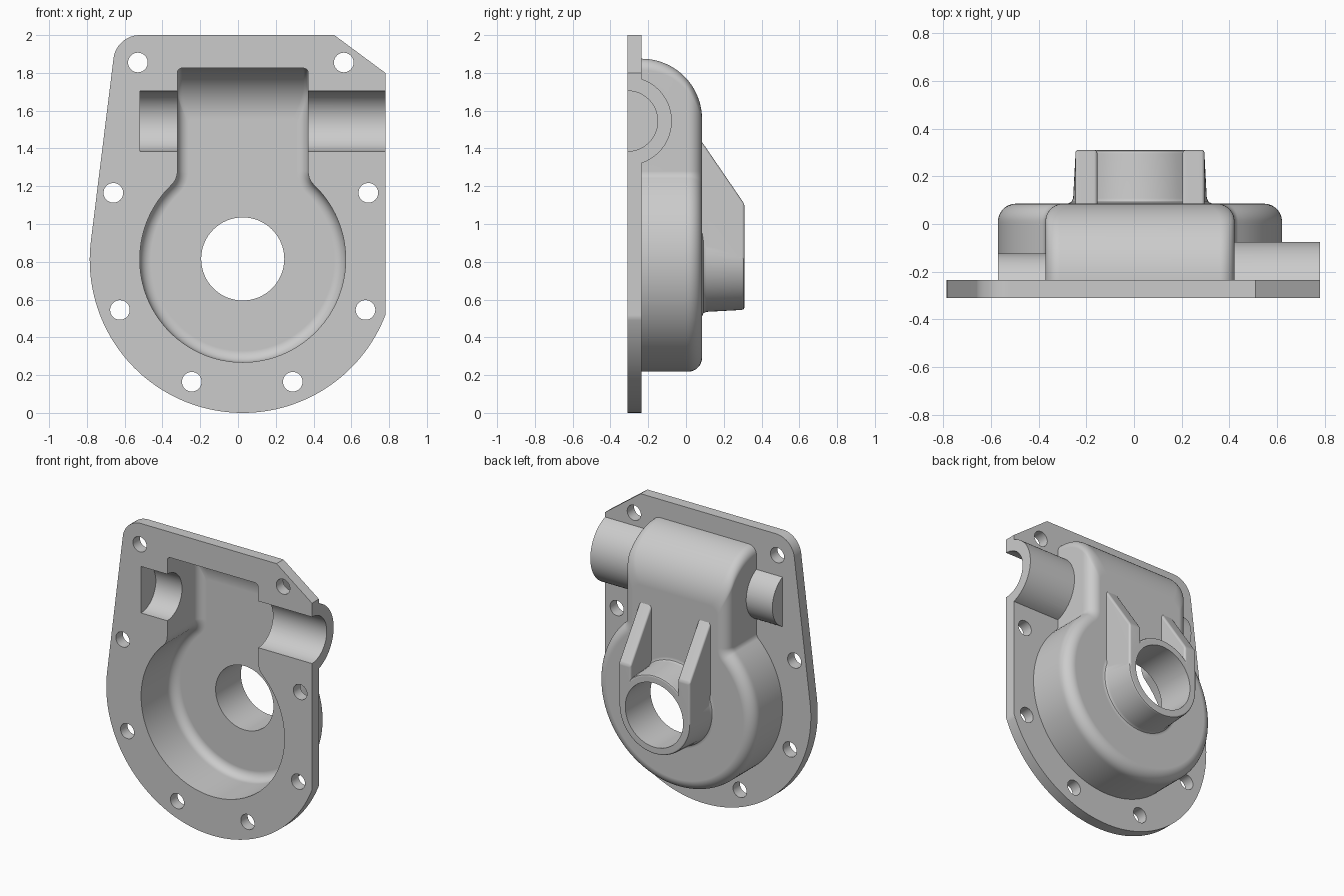
import bpy, bmesh
from math import sin, cos, pi, sqrt, atan2, radians, asin
from mathutils import Vector

if "Cube" in bpy.data.objects:
    bpy.data.objects.remove(bpy.data.objects["Cube"])

CX, CZ = 0.025, 0.813          # centre of the round chamber
SHAFT_Y, SHAFT_Z = -0.31, 1.545


def loft(name, rings, bevel=0):
    """Closed solid through equal-length point rings."""
    bm = bmesh.new()
    vs = [[bm.verts.new(p) for p in r] for r in rings]
    n = len(vs[0])
    for a, b in zip(vs, vs[1:]):
        for i in range(n):
            bm.faces.new((a[i], a[(i + 1) % n], b[(i + 1) % n], b[i]))
    bm.faces.new(vs[0])
    bm.faces.new(vs[-1])
    bmesh.ops.recalc_face_normals(bm, faces=bm.faces)
    if bevel:
        bmesh.ops.bevel(bm, geom=bm.edges[:], offset=bevel, segments=3,
                        profile=0.5, affect='EDGES')
    me = bpy.data.meshes.new(name)
    bm.to_mesh(me)
    bm.free()
    ob = bpy.data.objects.new(name, me)
    bpy.context.collection.objects.link(ob)
    return ob


def arc(cx, cz, r, a0, a1, n):
    return [(cx + r * cos(a0 + (a1 - a0) * i / n),
             cz + r * sin(a0 + (a1 - a0) * i / n)) for i in range(n + 1)]


def at_y(pts, y):
    return [Vector((x, y, z)) for x, z in pts]


def at_x(pts, x):
    return [Vector((x, y, z)) for y, z in pts]


def lathe_y(name, x, z, prof, n=64):
    return loft(name, [at_y(arc(x, z, r, 0, 2 * pi, n)[:-1], y) for r, y in prof])


def keyhole(d, top, c):
    """Round chamber with a straight neck, inset by d, neck ending at top."""
    R, w, f = 0.545 - d, 0.346 - d, 0.10 + d
    zc = sqrt((R + f) ** 2 - (w + f) ** 2)
    t = atan2(zc, w + f)
    half = arc(0, 0, R, -pi / 2, t, 48)
    half += arc(w + f, zc, f, pi + t, pi, 8)[1:]
    half += arc(w - c, top - CZ - c, c, 0, pi / 2, 8)
    full = half + [(-x, z) for x, z in reversed(half[1:])]
    return [(CX + x, CZ + z) for x, z in full]


def chamber(name, y0, y_end, r_top, base, fillet, corner):
    """Keyhole body with a big rounded top and filleted back edge."""
    rings = [at_y(keyhole(base, 1.555 + r_top, corner), y0)]
    yc = y_end - r_top
    for i in range(29):
        a = pi / 2 * i / 28
        y = yc + r_top * sin(a)
        t = max(0, min(1, (y - y_end + fillet) / fillet))
        d = base + fillet * (1 - sqrt(1 - t * t))
        rings.append(at_y(keyhole(d, 1.555 + r_top * cos(a), corner), y))
    return loft(name, rings)


# flange plate
edge = arc(CX, 0.81, 0.81, radians(173), 2 * pi - asin(0.293 / 0.81), 80)
edge += [(0.78, 1.8), (0.51, 2.0)]
edge += arc(-0.52, 1.86, 0.14, pi / 2, radians(173), 12)
edge[80] = (0.78, edge[80][1])
body = loft("gear_housing_cover", [at_y(edge, -0.31), at_y(edge, -0.235)])

# outer shell
adds = [chamber("shell", -0.29, 0.085, 0.32, -0.05, 0.075, 0.06)]


# half-round shaft housings
def half_round(name, r, x0, x1):
    pts = [(SHAFT_Y + r * sin(a), SHAFT_Z + r * cos(a))
           for a in [radians(4 + 172 * i / 40) for i in range(41)]]
    return loft(name, [at_x(pts, x0), at_x(pts, x1)])


adds.append(half_round("shaft_housing_right", 0.235, 0.395, 0.78))
adds.append(half_round("shaft_housing_left", 0.186, -0.57, -0.345))

# bearing boss with flared foot
adds.append(lathe_y("boss", CX, 0.815, [(0.31, 0.06), (0.305, 0.085), (0.288, 0.092),
            (0.28, 0.108), (0.27, 0.295), (0.266, 0.305), (0.256, 0.31)]))

# sloped ribs
rib = [(0.05, 0.81), (0.31, 0.81), (0.31, 1.105), (0.05, 1.485)]
for side, s in (("left", -1), ("right", 1)):
    adds.append(loft("rib_" + side, [at_x(rib, CX + s * 0.178), at_x(rib, CX + s * 0.271)],
                     bevel=0.014))

# inner cavity, bores and bolt holes
cuts = [chamber("cavity", -0.4, 0.035, 0.27, 0, 0.06, 0.025),
        lathe_y("boss_bore", CX, 0.815, [(0.22, -0.2), (0.22, 0.5)])]
ring = arc(SHAFT_Y, SHAFT_Z, 0.16, 0, 2 * pi, 64)[:-1]
cuts.append(loft("shaft_bore", [at_x(ring, -0.52), at_x(ring, 0.9)]))
for x, z in [(-0.53, 1.855), (0.56, 1.855), (-0.66, 1.165), (0.69, 1.165),
             (-0.625, 0.545), (0.675, 0.545), (-0.245, 0.165), (0.29, 0.165)]:
    cuts.append(lathe_y("bolt_hole", x, z, [(0.052, -0.5), (0.052, -0.15)], 32))

bpy.context.view_layer.objects.active = body
body.select_set(True)
for tool, op in [(a, 'UNION') for a in adds] + [(c, 'DIFFERENCE') for c in cuts]:
    tool.hide_render = True
    m = body.modifiers.new("bool", 'BOOLEAN')
    m.operation, m.object, m.solver = op, tool, 'EXACT'
    bpy.ops.object.modifier_apply(modifier=m.name)
    bpy.data.objects.remove(tool)

bpy.ops.object.shade_smooth_by_angle(angle=radians(30))
wn = body.modifiers.new("normals", 'WEIGHTED_NORMAL')
wn.keep_sharp = True
